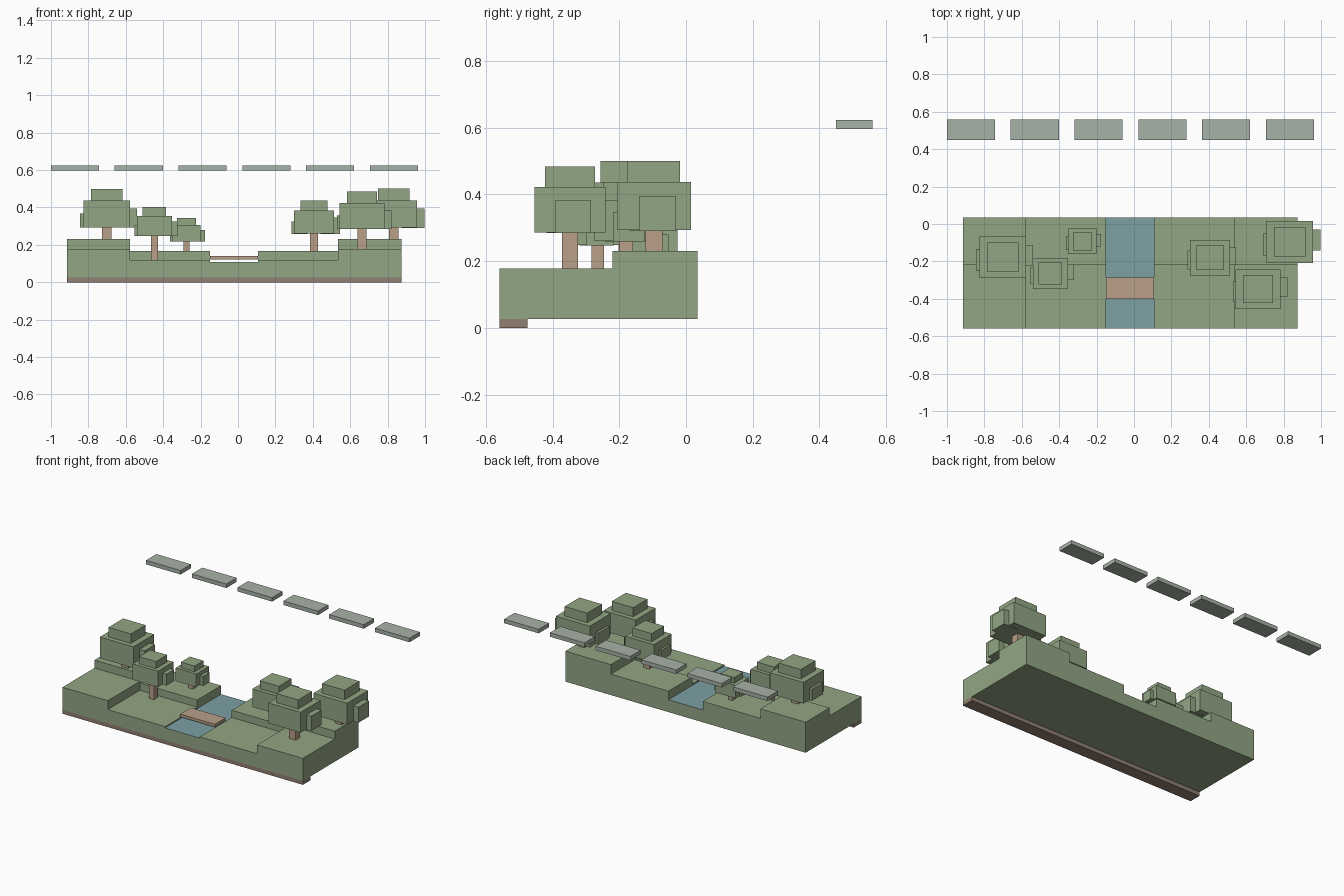
import bpy
import bmesh

default = bpy.data.objects.get("Cube")
if default:
    bpy.data.objects.remove(default, do_unlink=True)


def material(name, r, g, b):
    m = bpy.data.materials.new(name)
    m.use_nodes = True
    m.diffuse_color = (r, g, b, 1)
    m.node_tree.nodes["Principled BSDF"].inputs["Base Color"].default_value = (r, g, b, 1)
    return m


GREEN = material("sage_green", 0.29, 0.38, 0.23)
WATER = material("river_blue", 0.20, 0.35, 0.37)
WOOD = material("light_wood", 0.48, 0.35, 0.25)
EARTH = material("earth_brown", 0.28, 0.21, 0.165)
CLOUD = material("cloud_grey", 0.39, 0.445, 0.385)


def finish(name, bm, *mats):
    bmesh.ops.recalc_face_normals(bm, faces=bm.faces)
    mesh = bpy.data.meshes.new(name)
    bm.to_mesh(mesh)
    bm.free()
    for m in mats:
        mesh.materials.append(m)
    ob = bpy.data.objects.new(name, mesh)
    bpy.context.collection.objects.link(ob)
    return ob


def add_box(bm, x, y, z):
    """Box between the (low, high) pairs of each axis."""
    verts = bmesh.ops.create_cube(bm, size=1)["verts"]
    for v in verts:
        v.co = [lo + (c + 0.5) * (hi - lo) for c, (lo, hi) in zip(v.co, (x, y, z))]


def box(name, mat, x, y, z):
    bm = bmesh.new()
    add_box(bm, x, y, z)
    return finish(name, bm, mat)


# Terrain: stepped banks on both sides of a river, extruded in two rows
EDGES = (-0.915, -0.577, -0.15, 0.107, 0.535, 0.875)
FRONT, STEP, BACK = -0.56, -0.22, 0.034
BASE, RIVER = 0.026, 0.109


def terrain_row(name, y0, y1, low, high):
    heights = (high, low, RIVER, low, high)
    outline = [(EDGES[0], BASE)]
    for i, h in enumerate(heights):
        outline += [(EDGES[i], h), (EDGES[i + 1], h)]
    outline.append((EDGES[-1], BASE))
    bm = bmesh.new()
    face = bm.faces.new([bm.verts.new((x, y0, z)) for x, z in outline])
    ext = bmesh.ops.extrude_face_region(bm, geom=[face])["geom"]
    bmesh.ops.translate(bm, vec=(0, y1 - y0, 0),
                        verts=[g for g in ext if isinstance(g, bmesh.types.BMVert)])
    # The river is the flat face at river height
    for f in bm.faces:
        if all(abs(v.co.z - RIVER) < 0.001 for v in f.verts):
            f.material_index = 1
    finish(name, bm, GREEN, WATER)


terrain_row("front_terrain", FRONT, STEP, 0.118, 0.178)
terrain_row("back_terrain", STEP, BACK, 0.167, 0.231)
box("front_earth_strip", EARTH, (EDGES[0], EDGES[-1]), (FRONT, -0.476), (0, BASE))

# Footbridge
box("bridge", WOOD, (EDGES[2], EDGES[3]), (-0.4, -0.287), (0.122, 0.141))


# Trees: trunk plus a blocky crown with a cap and two side clumps
def tree(name, x, y, ground, crown, s):
    t = 0.024 * s
    box(name + "_trunk", WOOD, (x - t, x + t), (y - t, y + t), (ground, crown + 0.02))
    bm = bmesh.new()

    def clump(x0, x1, y0, y1, z0, z1):
        add_box(bm, (x + x0 * s, x + x1 * s), (y + y0 * s, y + y1 * s),
                (crown + z0 * s, crown + z1 * s))

    clump(-0.12, 0.12, -0.106, 0.106, 0, 0.137)
    clump(-0.08, 0.08, -0.075, 0.075, 0.137, 0.198)
    clump(0.04, 0.157, -0.043, 0.063, -0.002, 0.097)
    clump(-0.136, -0.04, -0.07, 0.043, -0.002, 0.072)
    finish(name + "_crown", bm, GREEN)


tree("right_outer_back_tree", -0.702, -0.178, 0.231, 0.294, 1.04)
tree("right_inner_front_tree", -0.447, -0.265, 0.118, 0.248, 0.78)
tree("right_inner_back_tree", -0.276, -0.093, 0.167, 0.218, 0.64)
tree("left_inner_back_tree", 0.406, -0.18, 0.167, 0.261, 0.89)
tree("left_outer_front_tree", 0.664, -0.348, 0.178, 0.286, 1.0)
tree("left_outer_back_tree", 0.832, -0.096, 0.231, 0.293, 1.05)

# Row of floating clouds behind the land
for i in range(6):
    x = -1 + i * 0.341
    box(f"cloud_{i + 1}", CLOUD, (x, x + 0.257), (0.45, 0.56), (0.597, 0.624))
